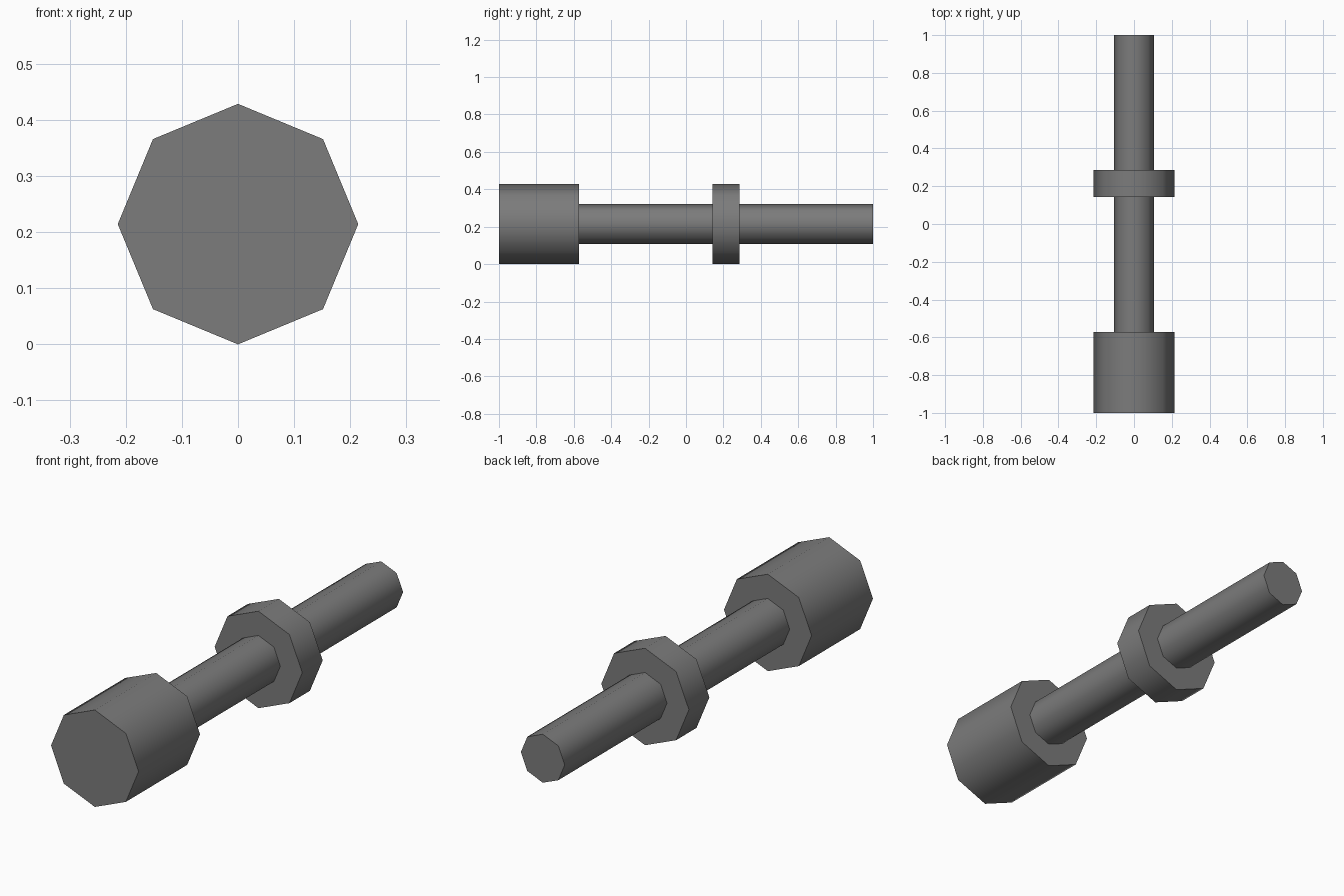
import bpy
import math

if "Cube" in bpy.data.objects:
    bpy.data.objects.remove(bpy.data.objects["Cube"])

RADIUS = 0.2143   # outer radius, also the height of the axis above the ground

metal = bpy.data.materials.new("dark_grey_metal")
metal.diffuse_color = (0.2, 0.2, 0.2, 1.0)
metal.use_nodes = True
metal.node_tree.nodes["Principled BSDF"].inputs["Base Color"].default_value = metal.diffuse_color


def octagonal_bar(name, radius, y0, y1):
    """Eight-sided bar along y, with corners pointing up and sideways."""
    bpy.ops.mesh.primitive_cylinder_add(
        vertices=8, radius=radius, depth=y1 - y0,
        location=(0, (y0 + y1) / 2, RADIUS), rotation=(math.pi / 2, 0, 0))
    obj = bpy.context.object
    obj.name = name
    obj.data.materials.append(metal)
    # smooth round the sides, crisp at the ends
    bpy.ops.object.shade_smooth_by_angle(angle=math.radians(60))
    return obj


# heavy end block
octagonal_bar("head", RADIUS, -1.0, -0.5714)
# thin shaft from the head to the far end
octagonal_bar("shaft", RADIUS / 2, -0.5714, 1.0)
# ring around the shaft
octagonal_bar("collar", RADIUS, 0.1429, 0.2857)
